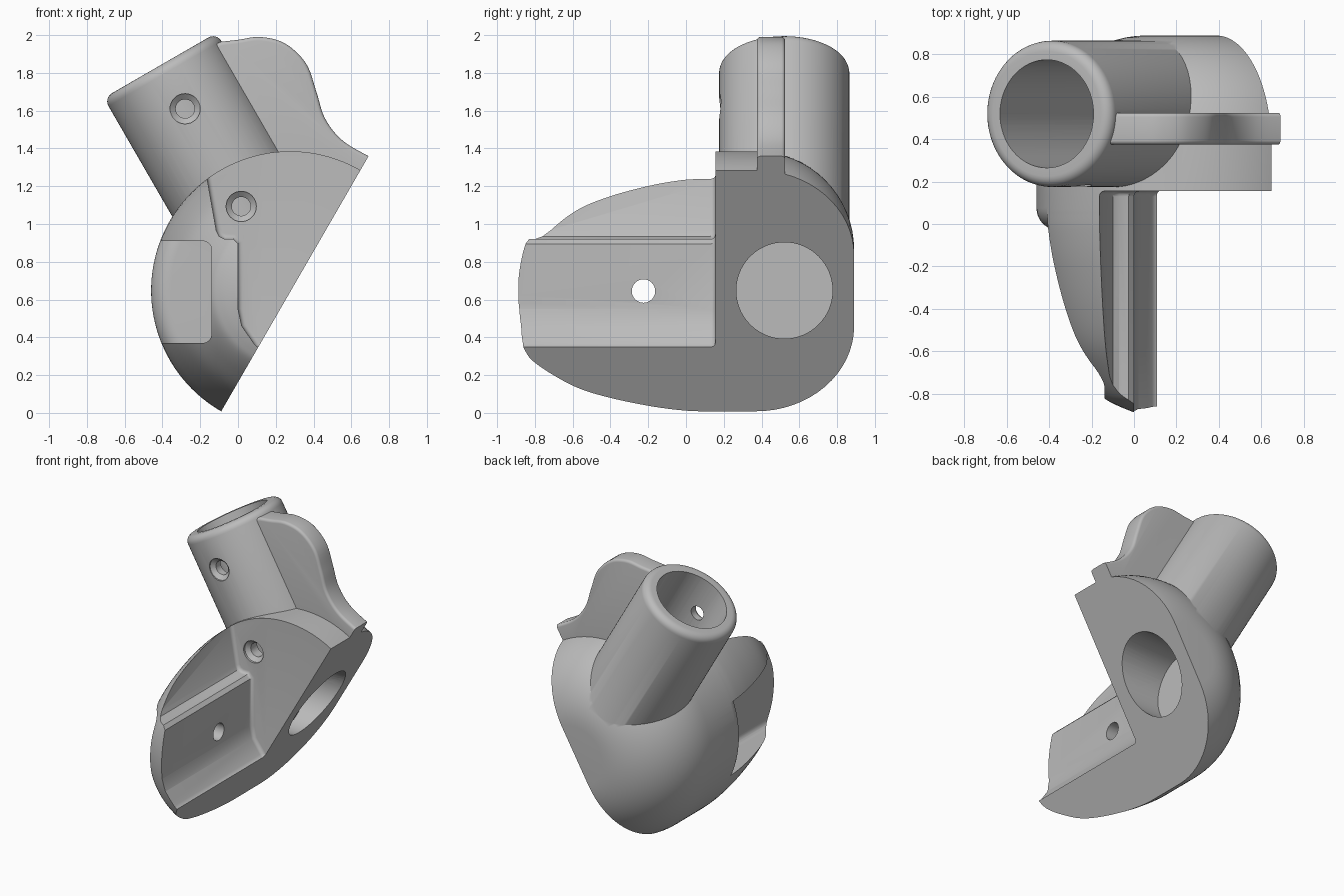
import bpy, bmesh, math
from mathutils import Vector, Matrix

cube = bpy.data.objects.get("Cube")
if cube:
    bpy.data.objects.remove(cube, do_unlink=True)

grey = bpy.data.materials.new("plain grey")
grey.use_nodes = True
grey.diffuse_color = (0.5, 0.5, 0.5, 1)
grey.node_tree.nodes["Principled BSDF"].inputs["Base Color"].default_value = (0.5, 0.5, 0.5, 1)

CENTRE = Vector((0.277, 0, 0.648))         # centre of the half disc
RIM = 0.737                                # radius of the half disc
TILT = Vector((-0.5, 0, 0.866)).normalized()   # axis of the raised tube
MOUTH = Vector((-0.412, 0.52, 1.84))       # centre of the tube mouth
BORE = 0.255


def make(name, bm):
    bmesh.ops.remove_doubles(bm, verts=bm.verts, dist=1e-5)
    bmesh.ops.recalc_face_normals(bm, faces=bm.faces)
    mesh = bpy.data.meshes.new(name)
    bm.to_mesh(mesh)
    bm.free()
    mesh.materials.append(grey)
    ob = bpy.data.objects.new(name, mesh)
    bpy.context.collection.objects.link(ob)
    return ob


def lathe(name, profile, origin, axis, steps=96):
    """Solid of revolution from (radius, distance along axis) points."""
    bm = bmesh.new()
    vs = [bm.verts.new((r, 0, h)) for r, h in profile]
    es = [bm.edges.new(p) for p in zip(vs, vs[1:])]
    bmesh.ops.spin(bm, geom=vs + es, cent=(0, 0, 0), axis=(0, 0, 1),
                   angle=math.tau, steps=steps)
    turn = Vector(axis).to_track_quat('Z', 'Y').to_matrix().to_4x4()
    bmesh.ops.transform(bm, matrix=Matrix.Translation(origin) @ turn, verts=bm.verts)
    return make(name, bm)


def rod(name, r, start, axis, length):
    return lathe(name, [(0, 0), (r, 0), (r, length), (0, length)], start, axis, 64)


def quarter(r, h, size, up, n=10):
    """Quarter round from the flat end (radius r) out to the side."""
    return [(r + size * math.sin(a), h + up * size * math.cos(a))
            for a in [math.pi / 2 * i / n for i in range(n + 1)]]


def prism(name, outline, y0, y1):
    """Extrude an x-z outline along y."""
    bm = bmesh.new()
    f = bm.faces.new([bm.verts.new((x, y0, z)) for x, z in outline])
    ext = bmesh.ops.extrude_face_region(bm, geom=[f])["geom"]
    bmesh.ops.translate(bm, vec=(0, y1 - y0, 0),
                        verts=[v for v in ext if isinstance(v, bmesh.types.BMVert)])
    return make(name, bm)


def apply_all(ob):
    bpy.context.view_layer.objects.active = ob
    for m in list(ob.modifiers):
        bpy.ops.object.modifier_apply(modifier=m.name)


def bevel(ob, width, angle=30):
    m = ob.modifiers.new("round", 'BEVEL')
    m.width, m.segments, m.limit_method = width, 4, 'ANGLE'
    m.angle_limit = math.radians(angle)
    apply_all(ob)


def combine(ob, other, op):
    m = ob.modifiers.new("join", 'BOOLEAN')
    m.operation, m.solver, m.object = op, 'EXACT', other
    apply_all(ob)
    bpy.data.objects.remove(other, do_unlink=True)


def smooth_path(pts, n=6):
    """Catmull-Rom curve through the points."""
    p = [Vector(q) for q in pts]
    p = [2 * p[0] - p[1]] + p + [2 * p[-1] - p[-2]]
    out = []
    for a, b, c, d in zip(p, p[1:], p[2:], p[3:]):
        for i in range(n):
            t = i / n
            out.append(tuple(0.5 * (2 * b + (c - a) * t + (2 * a - 5 * b + 4 * c - d) * t * t
                                    + (3 * b - a - 3 * c + d) * t ** 3)))
    return out + [tuple(p[-2])]


# Rounded shell: dome at the back, tapering nose at the front
dome = quarter(RIM - 0.52, 0.37, 0.52, 1, 16)
nose = smooth_path([(RIM, 0.07), (0.73, -0.03), (0.705, -0.19), (0.655, -0.4), (0.595, -0.57),
                    (0.51, -0.71), (0.43, -0.81), (0.37, -0.85), (0.28, -0.888)])
bracket = lathe("bracket_body", [(0, 0.89)] + dome + nose + [(0, -0.89)], CENTRE, (0, 1, 0), 128)

# Front recess, leaving the arm with its ledge
recess = prism("recess_cutter", [(-0.21, 1.5), (-0.16, 1.22), (-0.115, 0.965), (-0.1, 0.935),
                                 (-0.07, 0.92), (-0.025, 0.92), (0, 0.895), (0, 0.55),
                                 (0.02, 0.46), (0.1, 0.345), (1.5, 0.34), (1.5, 1.5)], -1.3, 0.155)
bevel(recess, 0.025, 50)
combine(bracket, recess, 'DIFFERENCE')

# Outer pocket in the arm, its back wall rolling over to the rim
pocket = prism("pocket_cutter", [(-0.14, 0.37), (-0.14, 0.91), (-1, 0.91), (-1, 0.37)], -1.3, 0.2)
bevel(pocket, 0.045)
roll = lathe("pocket_roll", [(0, -0.03)] + quarter(RIM - 0.105, 0.075, 0.105, -1)
             + [(RIM + 0.01, 0.08), (1.5, 0.08), (1.5, 0.5), (0, 0.5)], CENTRE, (0, 1, 0), 128)
combine(pocket, roll, 'DIFFERENCE')
combine(bracket, pocket, 'DIFFERENCE')

# Raised tube with a rounded lip
tube = lathe("tube", [(0, 0)] + quarter(0.295, -0.05, 0.05, 1, 6) + [(0.345, -1.05), (0, -1.05)],
             MOUTH, TILT)
combine(bracket, tube, 'UNION')

# Curved fin bracing the tube
edge = smooth_path([(-0.09, 1.965), (0.0, 1.975), (0.12, 1.99), (0.25, 1.955), (0.36, 1.85),
                    (0.415, 1.7), (0.46, 1.56), (0.55, 1.445), (0.69, 1.36), (0.8, 1.31)])
fin = prism("fin", edge + [(0.8, 1.1), (0.1, 1.1), (-0.2, 1.62), (-0.25, 1.9)], 0.375, 0.525)
bevel(fin, 0.025, 50)
combine(bracket, fin, 'UNION')

# Slanted flat base
base = prism("base_cutter", [(-1.0, -1.57), (2.291, 4.13), (5.2, 2.4), (2, -3.4)], -2, 2)
combine(bracket, base, 'DIFFERENCE')

# Two meeting bores
combine(bracket, rod("tube_bore", BORE, MOUTH + TILT * 0.1, -TILT, 1.4), 'DIFFERENCE')
combine(bracket, rod("side_bore", BORE, Vector((0.015, 0.521, 0.648)), (1, 0, 0), 1.5), 'DIFFERENCE')

# Countersunk screw holes on the tube axis
for x, z, y in ((-0.28, 1.61, 0.175), (0.017, 1.093, 0.155)):
    sink = lathe("screw_hole", [(0, -0.1), (0.08, -0.1), (0.08, 0.015), (0.05, 0.04),
                                (0.05, 0.3), (0, 0.3)], Vector((x, y, z)), (0, 1, 0), 32)
    combine(bracket, sink, 'DIFFERENCE')

# Bolt hole through the arm wall
combine(bracket, rod("bolt_hole", 0.062, Vector((-0.3, -0.225, 0.645)), (1, 0, 0), 0.6), 'DIFFERENCE')

bpy.ops.object.select_all(action='DESELECT')
bracket.select_set(True)
bpy.context.view_layer.objects.active = bracket
bpy.ops.object.shade_smooth_by_angle(angle=math.radians(32))
